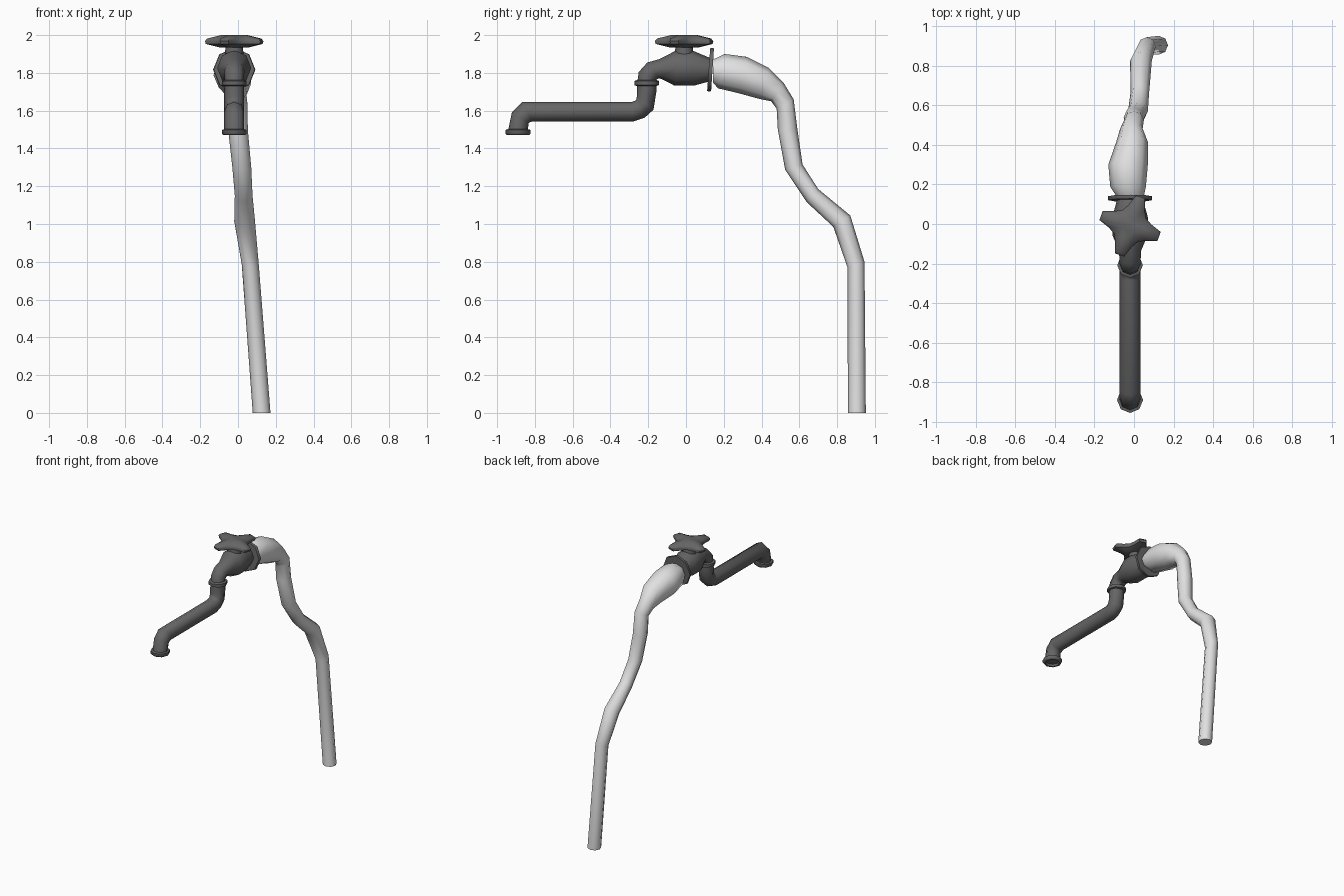
import bpy, bmesh, math
from mathutils import Vector

CX = -0.02   # tap centre line
SIDES = 8


def material(name, v):
    m = bpy.data.materials.new(name)
    m.diffuse_color = (v, v, v, 1)
    return m


DARK = material("dark grey metal", 0.13)
LIGHT = material("light grey hose", 0.75)


def loft(name, rings, mat, angle=50):
    """Skin a list of equal-length point rings and cap both ends."""
    bm = bmesh.new()
    loops = [[bm.verts.new(p) for p in r] for r in rings]
    n = len(loops[0])
    for a, b in zip(loops, loops[1:]):
        for i in range(n):
            j = (i + 1) % n
            bm.faces.new((a[i], a[j], b[j], b[i]))
    bm.faces.new(loops[0])
    bm.faces.new(loops[-1])
    bmesh.ops.recalc_face_normals(bm, faces=bm.faces)
    for f in bm.faces:
        f.smooth = True
    me = bpy.data.meshes.new(name)
    bm.to_mesh(me)
    bm.free()
    me.set_sharp_from_angle(angle=math.radians(angle))
    me.materials.append(mat)
    ob = bpy.data.objects.new(name, me)
    bpy.context.collection.objects.link(ob)
    return ob


def tube(name, sections, mat):
    """Each section: x centre, x radius, upper (y, z), lower (y, z)."""
    rings = []
    for x, rx, a, b in sections:
        a, b = Vector((x, *a)), Vector((x, *b))
        c, v = (a + b) / 2, (a - b) / 2
        rings.append([c + Vector((rx, 0, 0)) * math.cos(t) + v * math.sin(t)
                      for t in (i * math.tau / SIDES for i in range(SIDES))])
    return loft(name, rings, mat)


def turned(name, y, profile, mat):
    """Upright turned part from (radius, z) pairs."""
    return tube(name, [(CX, r, (y + r, z), (y - r, z)) for r, z in profile], mat)


# lower spout with two bends
tube("spout", [(CX, 0.053, a, b) for a, b in [
    ((-0.943, 1.49), (-0.838, 1.49)),
    ((-0.922, 1.59), (-0.833, 1.535)),
    ((-0.865, 1.647), (-0.815, 1.543)),
    ((-0.285, 1.647), (-0.278, 1.543)),
    ((-0.264, 1.655), (-0.22, 1.562)),
    ((-0.26, 1.675), (-0.172, 1.605)),
    ((-0.26, 1.745), (-0.157, 1.70)),
    ((-0.26, 1.75), (-0.157, 1.75))]], DARK)

# hollow outlet lip and joint collar
turned("outlet_lip", -0.89, [(0.045, 1.487), (0.048, 1.472), (0.06, 1.472),
                             (0.066, 1.478), (0.066, 1.498), (0.05, 1.503)], DARK)
turned("spout_collar", -0.208, [(0.05, 1.73), (0.065, 1.735), (0.065, 1.757),
                                (0.05, 1.763)], DARK)

# valve body with its elbow
tube("valve_body", [
    (CX, 0.05, (-0.258, 1.752), (-0.16, 1.752)),
    (CX, 0.052, (-0.25, 1.805), (-0.157, 1.765)),
    (CX, 0.054, (-0.205, 1.855), (-0.145, 1.771)),
    (CX, 0.056, (-0.14, 1.873), (-0.13, 1.768)),
    (CX, 0.09, (-0.05, 1.92), (-0.06, 1.732)),
    (CX, 0.09, (0.03, 1.92), (0.04, 1.732)),
    (CX, 0.065, (0.125, 1.88), (0.125, 1.755))], DARK)

# wide flange, leaning slightly
tube("hose_flange", [
    (CX, 0.108, (0.128, 1.93), (0.112, 1.705)),
    (CX, 0.112, (0.132, 1.932), (0.117, 1.702)),
    (CX, 0.112, (0.148, 1.93), (0.133, 1.703))], DARK)

# handle stem
turned("handle_stem", -0.01, [(0.05, 1.895), (0.045, 1.945)], DARK)

# four-lobed handle
outline = []
for k in range(4):
    base = math.radians(70 + 90 * k)
    for off, r in ((-24, 0.108), (-9, 0.158), (9, 0.158), (24, 0.108), (45, 0.09)):
        t = base + math.radians(off)
        outline.append((r * math.cos(t), r * math.sin(t)))
loft("handle", [[(CX + x * s, -0.01 + y * s, z) for x, y in outline]
                for s, z in ((0.5, 1.935), (0.97, 1.953), (1.0, 1.968),
                             (0.92, 1.982), (0.45, 2.0))], DARK, 40)

# hose: wide at the tap, then winding down to the ground
tube("hose", [
    (-0.02, 0.07, (0.142, 1.87), (0.142, 1.75)),
    (-0.03, 0.09, (0.205, 1.90), (0.17, 1.718)),
    (-0.03, 0.10, (0.32, 1.885), (0.28, 1.692)),
    (-0.01, 0.08, (0.44, 1.825), (0.39, 1.662)),
    (-0.013, 0.057, (0.515, 1.75), (0.45, 1.65)),
    (0.0, 0.05, (0.57, 1.66), (0.48, 1.61)),
    (0.0, 0.052, (0.59, 1.50), (0.486, 1.50)),
    (0.02, 0.05, (0.617, 1.315), (0.525, 1.287)),
    (0.03, 0.047, (0.70, 1.185), (0.64, 1.115)),
    (0.035, 0.055, (0.87, 1.045), (0.78, 0.985)),
    (0.065, 0.045, (0.945, 0.80), (0.855, 0.77)),
    (0.125, 0.047, (0.952, 0.0), (0.857, 0.0))], LIGHT)
